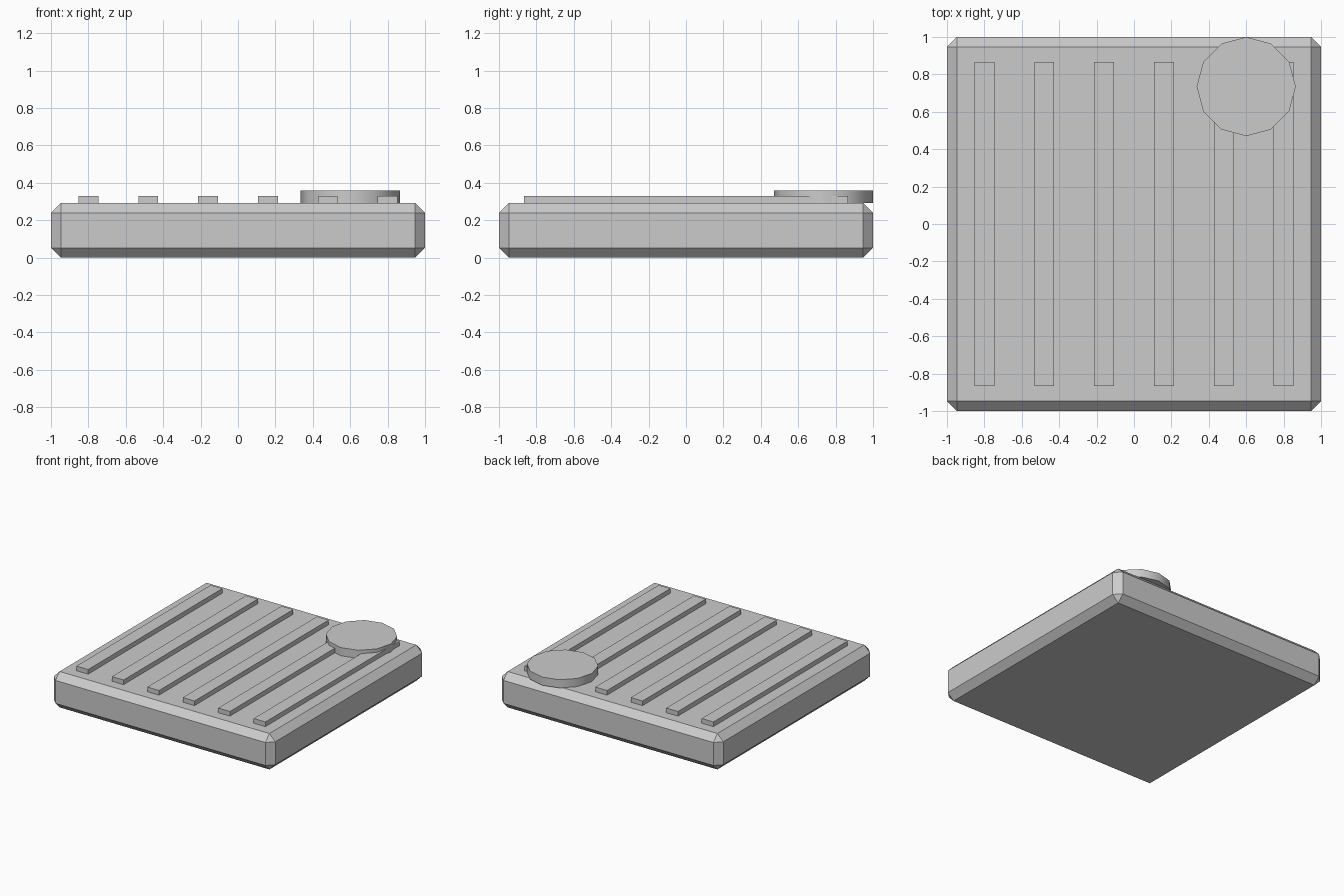
import bpy, bmesh, math
from mathutils import Matrix

if "Cube" in bpy.data.objects:
    bpy.data.objects.remove(bpy.data.objects["Cube"])

grey = bpy.data.materials.new("plain_grey")
grey.diffuse_color = (0.6, 0.6, 0.6, 1)
grey.use_nodes = True
grey.node_tree.nodes["Principled BSDF"].inputs["Base Color"].default_value = grey.diffuse_color


def add_object(name, bm):
    mesh = bpy.data.meshes.new(name)
    bm.to_mesh(mesh)
    bm.free()
    mesh.materials.append(grey)
    obj = bpy.data.objects.new(name, mesh)
    bpy.context.collection.objects.link(obj)
    return obj


def box(name, x, y, z, chamfer=0):
    """Box from (min, max) ranges, with optional chamfered edges."""
    bm = bmesh.new()
    size = [b - a for a, b in (x, y, z)]
    centre = [(a + b) / 2 for a, b in (x, y, z)]
    bmesh.ops.create_cube(bm, size=1, matrix=Matrix.Translation(centre) @ Matrix.Diagonal((*size, 1)))
    if chamfer:
        bmesh.ops.bevel(bm, geom=bm.edges[:], offset=chamfer, segments=1, affect='EDGES')
    return add_object(name, bm)


# Chamfered slab
TOP = 0.293
box("slab", (-1, 1), (-1, 1), (0, TOP), 0.053)

# Six raised ribs along the top
for i in range(6):
    x = -0.8 + i * 0.32
    box(f"rib_{i + 1}", (x - 0.053, x + 0.053), (-0.865, 0.865), (TOP, 0.331))

# Twelve-sided disc near the back right corner
bm = bmesh.new()
height = 0.36 - TOP
bmesh.ops.create_cone(bm, cap_ends=True, segments=12, radius1=0.265, radius2=0.265, depth=height,
                      matrix=Matrix.Translation((0.6, 0.735, TOP + height / 2)))
disc = add_object("disc", bm)
bpy.context.view_layer.objects.active = disc
disc.select_set(True)
bpy.ops.object.shade_smooth_by_angle(angle=math.radians(40))
